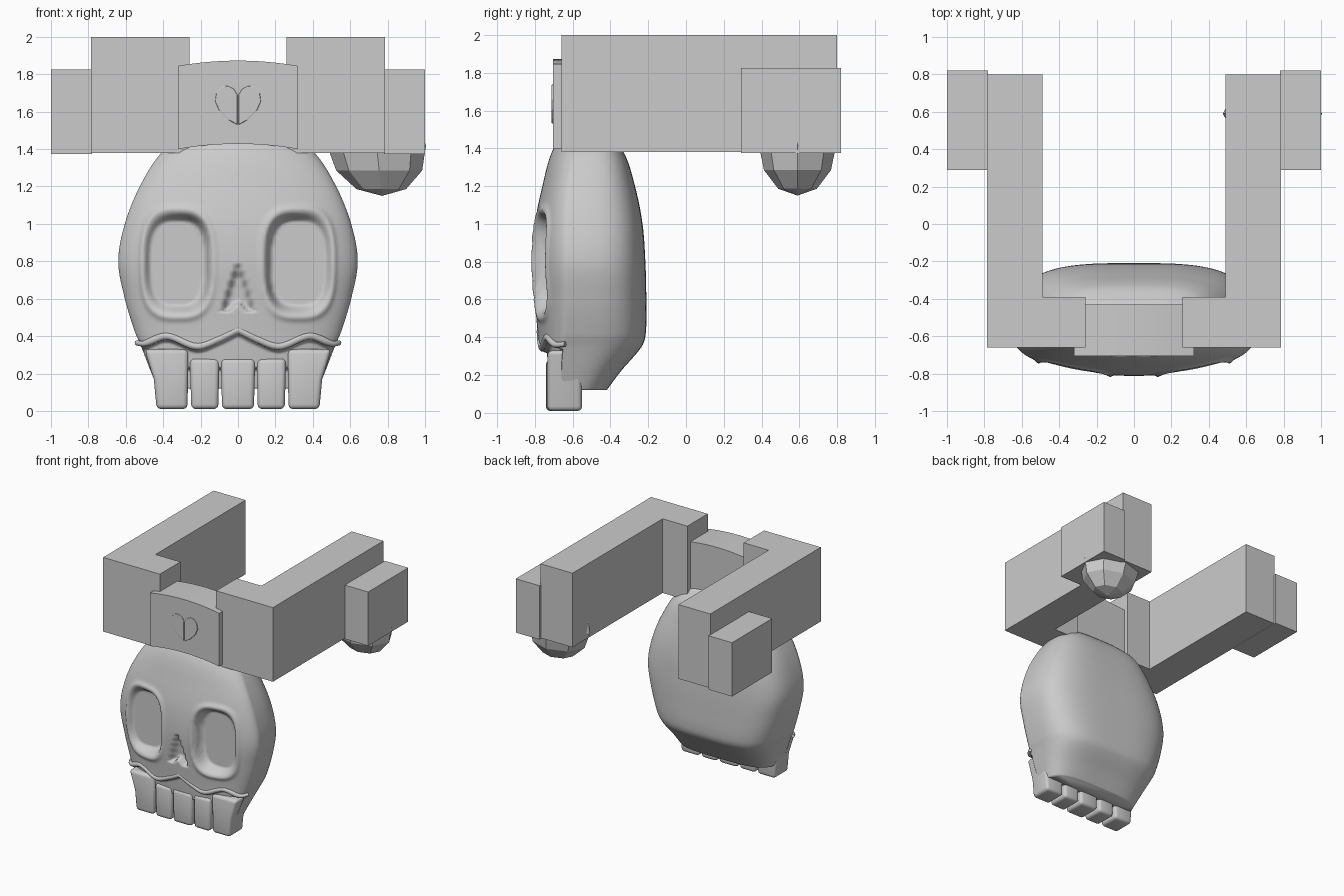
import bpy, bmesh, math

if "Cube" in bpy.data.objects:
    bpy.data.objects.remove(bpy.data.objects["Cube"])

def finish(name, bm, smooth=False, bevel=0.0, segs=3):
    bmesh.ops.recalc_face_normals(bm, faces=bm.faces)
    me = bpy.data.meshes.new(name)
    bm.to_mesh(me)
    bm.free()
    ob = bpy.data.objects.new(name, me)
    bpy.context.collection.objects.link(ob)
    if bevel:
        m = ob.modifiers.new("bevel", 'BEVEL')
        m.width, m.segments, m.limit_method = bevel, segs, 'ANGLE'
    if smooth:
        me.shade_smooth()
    return ob

def prism(name, pts, a, b, axis='z', **kw):
    """Extrude a 2D outline from a to b along z (xy outline) or y (xz outline)."""
    bm = bmesh.new()
    put = (lambda p, h: (p[0], p[1], h)) if axis == 'z' else (lambda p, h: (p[0], h, p[1]))
    lo = [bm.verts.new(put(p, a)) for p in pts]
    hi = [bm.verts.new(put(p, b)) for p in pts]
    bm.faces.new(lo)
    bm.faces.new(hi)
    n = len(pts)
    for i in range(n):
        j = (i + 1) % n
        bm.faces.new((lo[i], lo[j], hi[j], hi[i]))
    return finish(name, bm, **kw)

def step(a, b, v):
    t = max(0.0, min(1.0, (v - a) / (b - a)))
    return t * t * (3 - 2 * t)

def curve_at(keys, z):
    """Smooth interpolation through keyed rows (first column is the parameter)."""
    z = max(keys[0][0], min(keys[-1][0], z))
    i = max(k for k in range(len(keys) - 1) if keys[k][0] <= z)
    p, q = keys[i], keys[i + 1]
    o, r = keys[max(i - 1, 0)], keys[min(i + 2, len(keys) - 1)]
    h = q[0] - p[0]
    t = (z - p[0]) / h
    out = []
    for c in range(1, len(p)):
        m0 = (q[c] - o[c]) / (q[0] - o[0]) * h
        m1 = (r[c] - p[c]) / (r[0] - p[0]) * h
        out.append((2*t**3 - 3*t*t + 1) * p[c] + (t**3 - 2*t*t + t) * m0
                   + (3*t*t - 2*t**3) * q[c] + (t**3 - t*t) * m1)
    return out

# Skull sections: z, half width, front y, widest y, back y
SECTIONS = [(.12, .43, -.75, -.65, -.42), (.22, .47, -.765, -.65, -.345),
            (.35, .52, -.78, -.64, -.235), (.42, .55, -.785, -.63, -.213),
            (.6, .605, -.80, -.62, -.21), (.8, .64, -.812, -.62, -.215),
            (1.0, .605, -.80, -.62, -.23), (1.2, .525, -.76, -.61, -.27),
            (1.38, .41, -.71, -.57, -.33), (1.47, .29, -.65, -.53, -.41),
            (1.5, .16, -.58, -.51, -.46)]
# Upper lip line: x, z
LIP = [(0, .42), (.1, .37), (.22, .33), (.38, .385), (.5, .345), (.545, .35)]

def carve(x, y, z):
    """Depth changes on the face: eye sockets, nose, recessed jaw."""
    ax = abs(x)
    d = (abs((ax - .323) / .18) ** 3 + abs((z - .79) / .275) ** 3) ** (1 / 3)
    y += max(0, -.705 - y) * (1 - step(.8, 1.0, d))
    y -= .012 * math.exp(-((d - 1.06) / .07) ** 2)
    half = .085 * max(0, (.79 - z) / .24) ** .8
    floor = .525 + .05 * max(0, 1 - ax / .05)
    y += .05 * step(0, .02, min(half - ax, z - floor))
    lip = curve_at(LIP, ax)[0]
    y += .04 * step(lip, lip - .02, z) if z < lip else 0
    y += .05 * (1 - step(.215, .235, z))
    return y

# Skull
bm = bmesh.new()
N, ROWS = 220, 170
rings = []
for r in range(ROWS + 1):
    z = .12 + 1.38 * r / ROWS
    w, yf, ys, yb = curve_at(SECTIONS, z)
    ring = []
    for k in range(N):
        t = 2 * math.pi * k / N
        c, s = math.cos(t), math.sin(t)
        if s < 0:
            x = w * c
            y = ys + (ys - yf) * s
            if s < -.1:
                y = carve(x, y, z)
        else:
            x = w * math.copysign(abs(c) ** .55, c)
            y = ys + (yb - ys) * s ** .55
        ring.append(bm.verts.new((x, y, z)))
    rings.append(ring)
for a, b in zip(rings, rings[1:]):
    for k in range(N):
        j = (k + 1) % N
        bm.faces.new((a[k], a[j], b[j], b[k]))
bm.faces.new(rings[0])
bm.faces.new(rings[-1])
skull = finish("skull", bm, smooth=True)

# Rolled upper lip edge
cu = bpy.data.curves.new("upper_lip", 'CURVE')
cu.dimensions = '3D'
cu.bevel_depth, cu.bevel_resolution, cu.use_fill_caps = .02, 3, True
sp = cu.splines.new('POLY')
M = 60
sp.points.add(M)
for i in range(M + 1):
    x = -.54 + 1.08 * i / M
    y = -.64 - .13 * math.sqrt(max(0, 1 - (x / .54) ** 2))
    sp.points[i].co = (x, y, curve_at(LIP, abs(x))[0] + .015, 1)
    sp.points[i].radius = 1 - .3 * step(.45, .54, abs(x))
sp.use_smooth = True
bpy.context.collection.objects.link(bpy.data.objects.new("upper_lip", cu))

# Teeth
prism("tooth_middle", [(-.085, .01), (.085, .01), (.092, .28), (-.092, .28)],
      -.742, -.55, 'y', smooth=True, bevel=.025)
for s in (-1, 1):
    prism("tooth_inner", [(s*.105, .01), (s*.25, .01), (s*.257, .28), (s*.1, .28)],
          -.738, -.55, 'y', smooth=True, bevel=.025)
    prism("tooth_outer", [(s*.27, .01), (s*.435, .01), (s*.45, .17), (s*.5, .33), (s*.265, .33)],
          -.733, -.55, 'y', smooth=True, bevel=.025)

# Belt arms and side blocks
for s in (-1, 1):
    prism("belt_arm", [(s*x, y) for x, y in ((.26, -.66), (.785, -.66), (.785, .8),
                                           (.49, .8), (.49, -.39), (.26, -.39))], 1.38, 2.0)
    prism("side_block", [(s*x, y) for x, y in ((.78, .29), (1, .29), (1, .82), (.78, .82))],
          1.375, 1.825)

# Arched buckle
xs = [-.32 + .64 * i / 12 for i in range(13)]
arch = lambda x, z: (x, z + .028 * (1 - (x / .32) ** 2))
prism("buckle", [arch(x, 1.4) for x in xs] + [arch(x, 1.845) for x in reversed(xs)],
      -.705, -.43, 'y')

# Two-part heart emblem
for s in (-1, 1):
    half = [(.003, 1.53), (.05, 1.555), (.1, 1.605), (.123, 1.655), (.115, 1.705),
            (.085, 1.735), (.05, 1.737), (.02, 1.72), (.003, 1.69)]
    prism("heart_half", [(s*x, z) for x, z in half], -.712, -.69, 'y', bevel=.005, segs=2)

# Faceted pouch under the right side
bm = bmesh.new()
bmesh.ops.create_uvsphere(bm, u_segments=8, v_segments=6, radius=1)
for v in bm.verts:
    v.co = (.74 + .265 * v.co.x + .03 * v.co.z * -1, .59 + .205 * v.co.y, 1.42 + .27 * v.co.z)
finish("pouch", bm)
